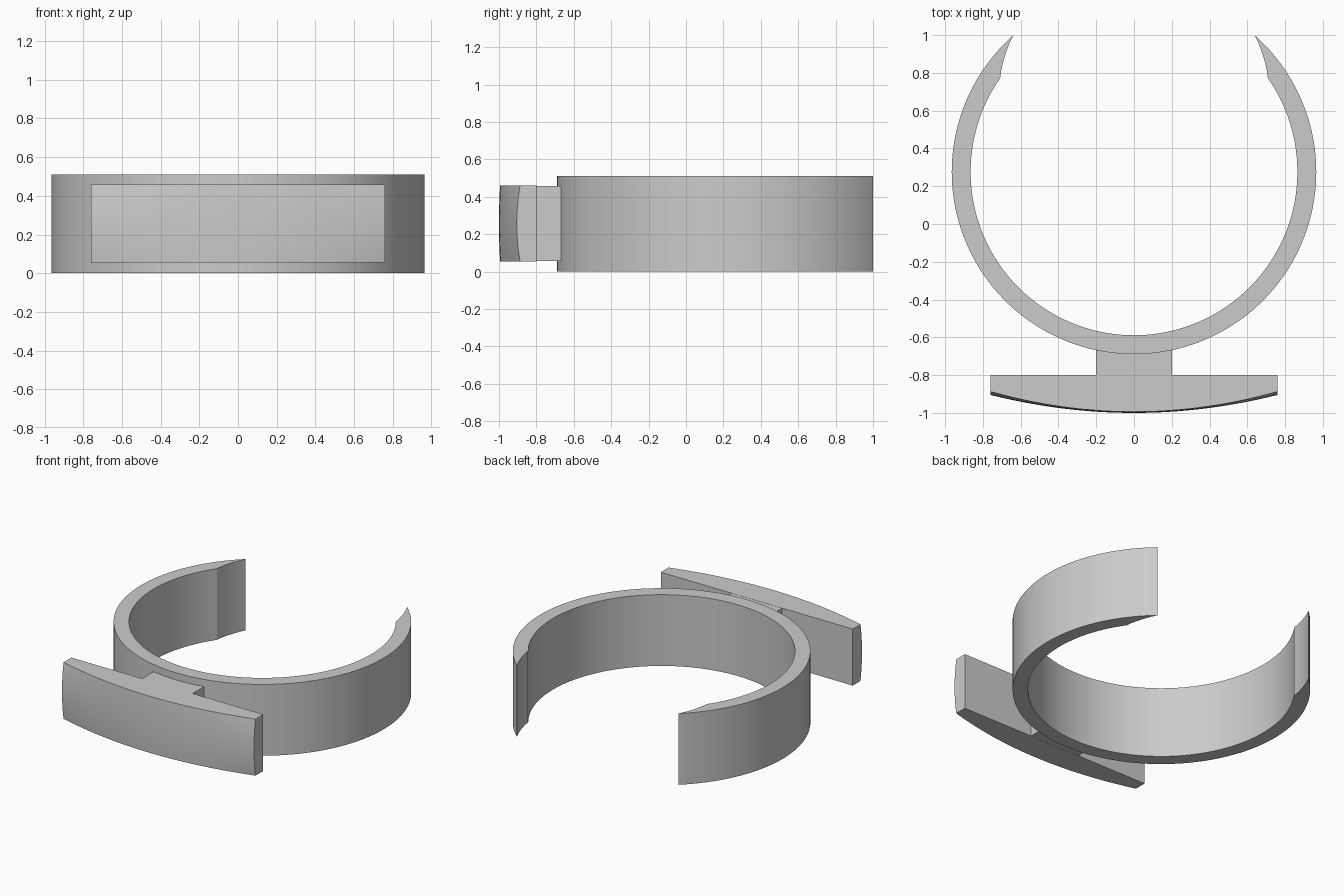
import bpy, bmesh, math

cube = bpy.data.objects.get("Cube")
if cube:
    bpy.data.objects.remove(cube, do_unlink=True)

grey = bpy.data.materials.new("plain grey")
grey.use_nodes = True
grey.diffuse_color = (0.6, 0.6, 0.6, 1)
grey.node_tree.nodes["Principled BSDF"].inputs["Base Color"].default_value = (0.6, 0.6, 0.6, 1)


def finish(name, bm):
    """Turn a bmesh into a smooth-shaded object with crisp edges."""
    bmesh.ops.recalc_face_normals(bm, faces=bm.faces)
    mesh = bpy.data.meshes.new(name)
    bm.to_mesh(mesh)
    bm.free()
    mesh.materials.append(grey)
    obj = bpy.data.objects.new(name, mesh)
    bpy.context.collection.objects.link(obj)
    bpy.ops.object.select_all(action='DESELECT')
    obj.select_set(True)
    bpy.context.view_layer.objects.active = obj
    bpy.ops.object.shade_smooth_by_angle(angle=math.radians(20))
    return obj


def extrude_profile(name, points, bottom, top):
    """Closed outline in x and y, raised from bottom to top."""
    bm = bmesh.new()
    face = bm.faces.new([bm.verts.new((x, y, bottom)) for x, y in points])
    raised = bmesh.ops.extrude_face_region(bm, geom=[face])["geom"]
    verts = [v for v in raised if isinstance(v, bmesh.types.BMVert)]
    bmesh.ops.translate(bm, verts=verts, vec=(0, 0, top - bottom))
    return finish(name, bm)


def arc(radius, start, end, steps):
    """Points about the band centre, angles in degrees."""
    pts = []
    for i in range(steps + 1):
        a = math.radians(start + (end - start) * i / steps)
        pts.append((radius * math.cos(a), CENTRE_Y + radius * math.sin(a)))
    return pts


# Open band with tapered tips
CENTRE_Y = 0.276
TIP, SHOULDER = 48.5, 35.0
outer = arc(0.965, TIP, -180 - TIP, 120)
inner = arc(0.865, -180 - SHOULDER, SHOULDER, 110)
taper = [(0.703, 0.815), (0.691, 0.865), (0.675, 0.915), (0.658, 0.96)]
left_tip = [(-x, y) for x, y in reversed(taper)]
extrude_profile("open_band", outer + left_tip + inner + taper, 0, 0.51)

# Stem joining band and plate
stem = [(-0.2, -0.82), (0.2, -0.82), (0.2, -0.64), (-0.2, -0.64)]
extrude_profile("stem", stem, 0.056, 0.459)

# Front plate: flat back, gently domed front
HALF_W, HALF_H, MID_Z, BACK = 0.76, 0.2025, 0.2575, -0.8
bm = bmesh.new()
bmesh.ops.create_grid(bm, x_segments=40, y_segments=12, size=1)
back = bmesh.ops.extrude_face_region(bm, geom=bm.faces[:])["geom"]
back_verts = {v for v in back if isinstance(v, bmesh.types.BMVert)}
for v in bm.verts:
    u, w = v.co.x, v.co.y
    if v in back_verts:
        y = BACK
    else:
        y = -1 + 0.095 * u * u + (0.006 + 0.012 * u * u) * w * w
    v.co = (u * HALF_W, y, MID_Z + w * HALF_H)
finish("front_plate", bm)
